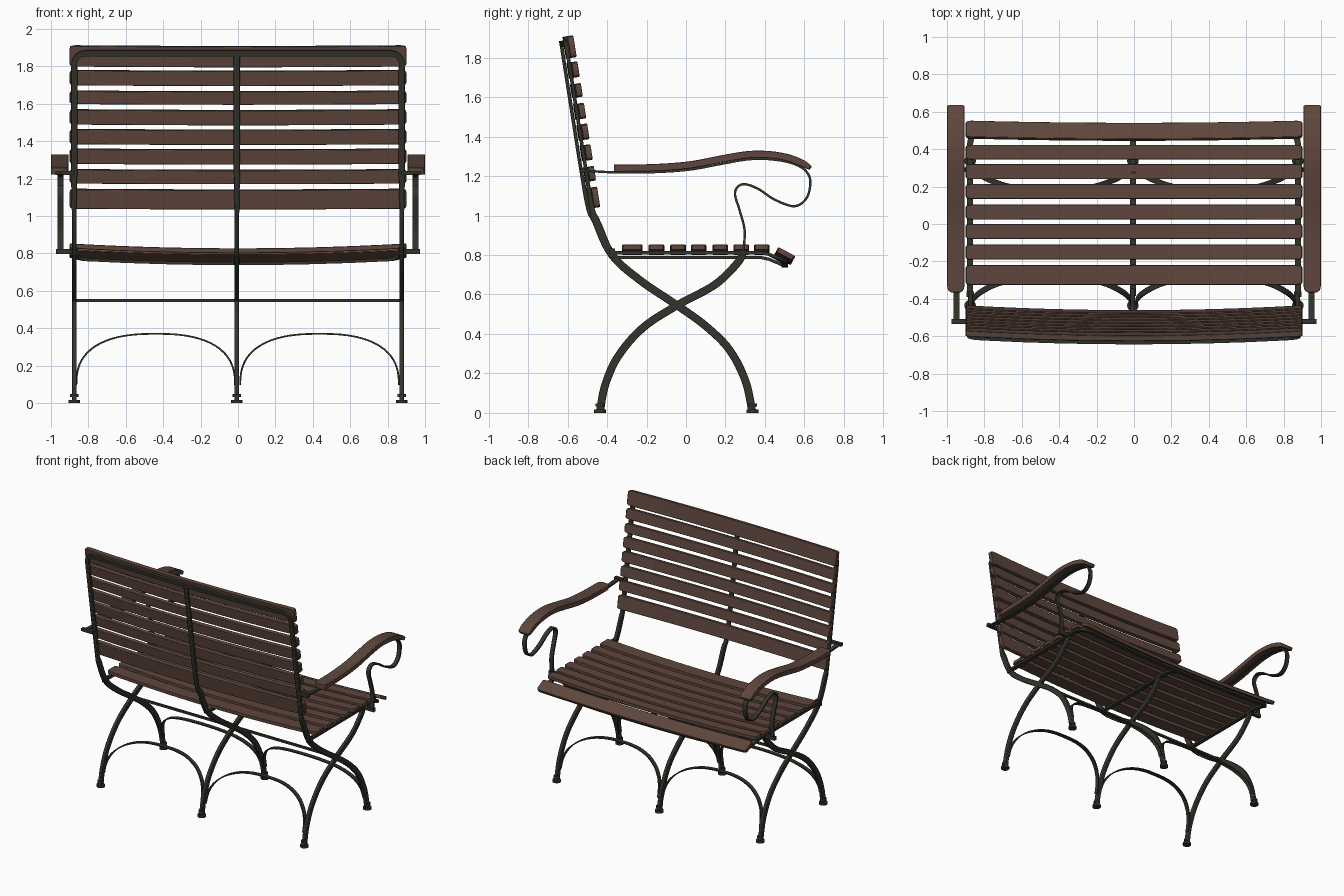
import bpy, bmesh, math
from mathutils import Vector

if "Cube" in bpy.data.objects:
    bpy.data.objects.remove(bpy.data.objects["Cube"])


def material(name, rgb):
    m = bpy.data.materials.new(name)
    m.diffuse_color = (*rgb, 1)
    m.use_nodes = True
    m.node_tree.nodes["Principled BSDF"].inputs["Base Color"].default_value = m.diffuse_color
    return m


WOOD = material("brown_wood", (0.112, 0.062, 0.046))
METAL = material("dark_iron", (0.033, 0.034, 0.026))


def finish(name, bm, mat, bevel=0):
    bmesh.ops.recalc_face_normals(bm, faces=bm.faces[:])
    me = bpy.data.meshes.new(name)
    bm.to_mesh(me)
    bm.free()
    me.materials.append(mat)
    ob = bpy.data.objects.new(name, me)
    bpy.context.collection.objects.link(ob)
    if bevel:
        mod = ob.modifiers.new("bevel", 'BEVEL')
        mod.width, mod.segments, mod.limit_method = bevel, 2, 'ANGLE'
        mod.angle_limit = math.radians(50)
    bpy.ops.object.select_all(action='DESELECT')
    ob.select_set(True)
    bpy.context.view_layer.objects.active = ob
    bpy.ops.object.shade_smooth_by_angle(angle=math.radians(35))
    return ob


def smooth(pts, n=6):
    """Catmull-Rom through points of any dimension."""
    p = [pts[0]] + list(pts) + [pts[-1]]
    out = []
    for i in range(1, len(p) - 2):
        for k in range(n):
            t = k / n
            out.append(tuple(0.5 * (2 * b + (c - a) * t + (2 * a - 5 * b + 4 * c - d) * t * t
                                    + (3 * b - a - 3 * c + d) * t ** 3)
                             for a, b, c, d in zip(p[i - 1], p[i], p[i + 1], p[i + 2])))
    return out + [tuple(pts[-1])]


def sweep(name, pts, axis, w, t, mat, bevel=0):
    """Rectangular bar along pts: w is the size along axis, t across it."""
    pts = [Vector(p) for p in pts]
    n = len(pts)
    w = w if isinstance(w, list) else [w] * n
    t = t if isinstance(t, list) else [t] * n
    bm = bmesh.new()
    rings = []
    for i, p in enumerate(pts):
        d = (pts[min(i + 1, n - 1)] - pts[max(i - 1, 0)]).normalized()
        nrm = d.cross(Vector(axis)).normalized()
        a = nrm.cross(d).normalized()
        rings.append([bm.verts.new(p + a * (sa * w[i] / 2) + nrm * (sn * t[i] / 2))
                      for sa, sn in ((-1, -1), (1, -1), (1, 1), (-1, 1))])
    for r, s in zip(rings, rings[1:]):
        for k in range(4):
            bm.faces.new((r[k], r[(k + 1) % 4], s[(k + 1) % 4], s[k]))
    bm.faces.new(rings[0])
    bm.faces.new(rings[-1])
    return finish(name, bm, mat, bevel)


def box(name, c, s):
    bm = bmesh.new()
    bmesh.ops.create_cube(bm, size=1)
    for v in bm.verts:
        v.co = Vector((c[k] + v.co[k] * s[k] for k in range(3)))
    return finish(name, bm, METAL)


def bow(x):
    return 0.026 * max(0, 1 - (x / 0.9) ** 2)


def slat(name, y, z, width, thick, ang):
    """Bowed plank; ang tilts its width direction in the yz plane."""
    u = (0, math.cos(ang), math.sin(ang))
    ny, nz = -math.sin(ang), math.cos(ang)
    xs = [-0.9, -0.897, -0.888] + [-0.87 + 1.74 * i / 16 for i in range(17)] + [0.888, 0.897, 0.9]
    ws = [width - 2 * c for c in (0.014, 0.007, 0.002)]
    ws = ws + [width] * 17 + ws[::-1]
    sweep(name, [(x, y - ny * bow(x), z - nz * bow(x)) for x in xs], u, ws, thick, WOOD, 0.004)


# backrest slats
SLOPE = 0.157
BACK = math.pi - math.atan2(1, SLOPE)
for i, (lo, hi) in enumerate(((1.04, 1.145), (1.175, 1.25), (1.28, 1.36), (1.385, 1.465),
                              (1.49, 1.57), (1.6, 1.67), (1.7, 1.78), (1.8, 1.912))):
    z = (lo + hi) / 2
    # normal of this tilt points backwards, so flip it to bow to the rear
    slat(f"back_slat_{i + 1}", -0.449 - SLOPE * (z - 1.04), z, hi - lo, 0.03, BACK + math.pi)

# seat slats, the front one tilted down
for i, (lo, hi) in enumerate(((-0.325, -0.22), (-0.19, -0.11), (-0.08, 0.0), (0.025, 0.103),
                              (0.135, 0.213), (0.24, 0.32), (0.345, 0.423))):
    slat(f"seat_slat_{i + 1}", (lo + hi) / 2, 0.84, hi - lo, 0.026, 0)
slat("seat_front_slat", 0.505, 0.806, 0.098, 0.026, math.radians(-28))


# iron frames: two crossing legs, one rising into the backrest
def frame_y(z):
    return -0.476 - SLOPE * (z - 1.04)


LEG_A = [(-0.455, 0.97), (-0.375, 0.80), (-0.23, 0.67), (-0.045, 0.545), (0.10, 0.44),
         (0.22, 0.32), (0.30, 0.165), (0.335, 0.01)]
LEG_B = [(0.29, 0.825), (0.265, 0.765), (0.147, 0.65), (-0.045, 0.545), (-0.22, 0.43),
         (-0.345, 0.285), (-0.41, 0.14), (-0.435, 0.01)]
for x, tag in ((-0.876, "left"), (-0.006, "middle"), (0.876, "right")):
    off = bow(x)
    top = 1.87 if tag == "middle" else 1.80
    path = [(x, frame_y(z) - off, z, 0.034, 0.018) for z in (top, 1.5, 1.25)]
    path.append((x, frame_y(1.04) - off * 0.7, 1.04, 0.026, 0.026))
    path += [(x, y, z, 0.024, 0.04) for y, z in LEG_A]
    for nm, pth in (("back_and_front_leg", path),
                    ("rear_leg", [(x, y, z, 0.024, 0.04) for y, z in LEG_B])):
        s = smooth(pth)
        sweep(f"{tag}_{nm}", [q[:3] for q in s], (1, 0, 0), [q[3] for q in s],
              [q[4] for q in s], METAL, 0.004)
    # feet
    for y, nm in ((0.337, "front"), (-0.436, "rear")):
        for r, z, h, part in ((0.031, 0.008, 0.016, "foot"), (0.023, 0.04, 0.016, "foot_ring")):
            bm = bmesh.new()
            bmesh.ops.create_cone(bm, cap_ends=True, segments=16, radius1=r, radius2=r, depth=h)
            bmesh.ops.translate(bm, verts=bm.verts, vec=(x, y, z))
            finish(f"{tag}_{nm}_{part}", bm, METAL)

# rounded top bar of the backrest
R = 0.06
half = [(0.876, 1.79)] + [(0.816 + R * math.cos(a), 1.81 + R * math.sin(a))
                          for a in [i * math.pi / 12 for i in range(7)]]
half += [(0.6, 1.87), (0.4, 1.87), (0.2, 1.87)]
outline = half + [(0, 1.87)] + [(-x, z) for x, z in half[::-1]]
sweep("back_top_bar", [(x, frame_y(z) - bow(x), z) for x, z in outline],
      (0, 0.988, SLOPE), 0.018, 0.03, METAL)


# seat frame with rounded front corners, and a middle rail
def rail_z(x, y):
    return 0.817 - bow(x) - 0.42 * max(0, y - 0.40)


half = [(0.876, y) for y in (-0.385, -0.1, 0.2, 0.38, 0.42)]
half += [(0.806 + 0.07 * math.cos(a), 0.43 + 0.07 * math.sin(a))
         for a in [i * math.pi / 12 for i in range(7)]] + [(0.6, 0.5), (0.4, 0.5), (0.2, 0.5)]
outline = half + [(0, 0.5)] + [(-x, y) for x, y in half[::-1]]
sweep("seat_frame", [(x, y, rail_z(x, y) - 0.004) for x, y in outline],
      (0, 0, 1), 0.016, 0.032, METAL)
sweep("seat_middle_rail", [(-0.006, y, rail_z(0, y) - 0.004) for y in (-0.385, 0.38, 0.42, 0.5)],
      (0, 0, 1), 0.016, 0.032, METAL)

# straight tie bar through the leg crossings
box("tie_bar", (0, -0.045, 0.548), (1.76, 0.016, 0.016))


# arched braces that follow the curve of the legs
def leg_y(curve, z):
    return min(curve, key=lambda q: abs(q[1] - z))[0]


def power(v):
    return math.copysign(abs(v) ** 0.8, v)


for leg, nm in ((LEG_A, "front"), (LEG_B, "rear")):
    curve = smooth([q for q in leg if q[1] < 0.6], 60)
    for cx, tag in ((-0.44, "left"), (0.436, "right")):
        pts = []
        for i in range(33):
            a = math.pi * i / 32
            z = 0.10 + 0.27 * power(math.sin(a))
            pts.append((cx + 0.424 * power(math.cos(a)), leg_y(curve, z), z))
        sweep(f"{nm}_{tag}_arch", pts, (0, 1, 0), 0.03, 0.009, METAL)

# armrests: wooden grip, curled iron strip, brackets
GRIP = [(-0.365, 1.24), (-0.16, 1.243), (0.02, 1.257), (0.17, 1.285), (0.3, 1.307),
        (0.4, 1.31), (0.5, 1.297), (0.58, 1.27), (0.632, 1.24)]
STRIP = [(-0.535, 1.229), (-0.37, 1.219), (-0.16, 1.22), (0.02, 1.233), (0.17, 1.26),
         (0.3, 1.283), (0.4, 1.287), (0.5, 1.275), (0.57, 1.252), (0.612, 1.22), (0.63, 1.17),
         (0.612, 1.09), (0.55, 1.047), (0.45, 1.08), (0.36, 1.138), (0.285, 1.158),
         (0.248, 1.115), (0.272, 1.025), (0.297, 0.925), (0.29, 0.81)]
for s, tag in ((-1, "left"), (1, "right")):
    g = smooth([(s * 0.953, y, z) for y, z in GRIP])
    end = [0.05, 0.078, 0.09]
    g = [g[0], tuple(Vector(g[0]).lerp(Vector(g[1]), 0.4))] + g[1:-1] + \
        [tuple(Vector(g[-2]).lerp(Vector(g[-1]), 0.6)), g[-1]]
    n = len(g)
    th = [0.036] * (n - 8) + [0.035, 0.034, 0.032, 0.03, 0.027, 0.024, 0.021, 0.018]
    sweep(f"{tag}_armrest", g, (1, 0, 0), end + [0.094] * (n - 6) + end[::-1], th, WOOD, 0.007)
    sweep(f"{tag}_arm_strip", smooth([(s * 0.948, y, z) for y, z in STRIP]),
          (1, 0, 0), 0.032, 0.012, METAL)
    box(f"{tag}_seat_bracket", (s * 0.917, 0.29, 0.81), (0.11, 0.026, 0.026))
    box(f"{tag}_back_bracket", (s * 0.925, -0.522, 1.23), (0.1, 0.026, 0.022))
    box(f"{tag}_seat_lug", (s * 0.876, -0.375, 0.81), (0.04, 0.03, 0.045))
